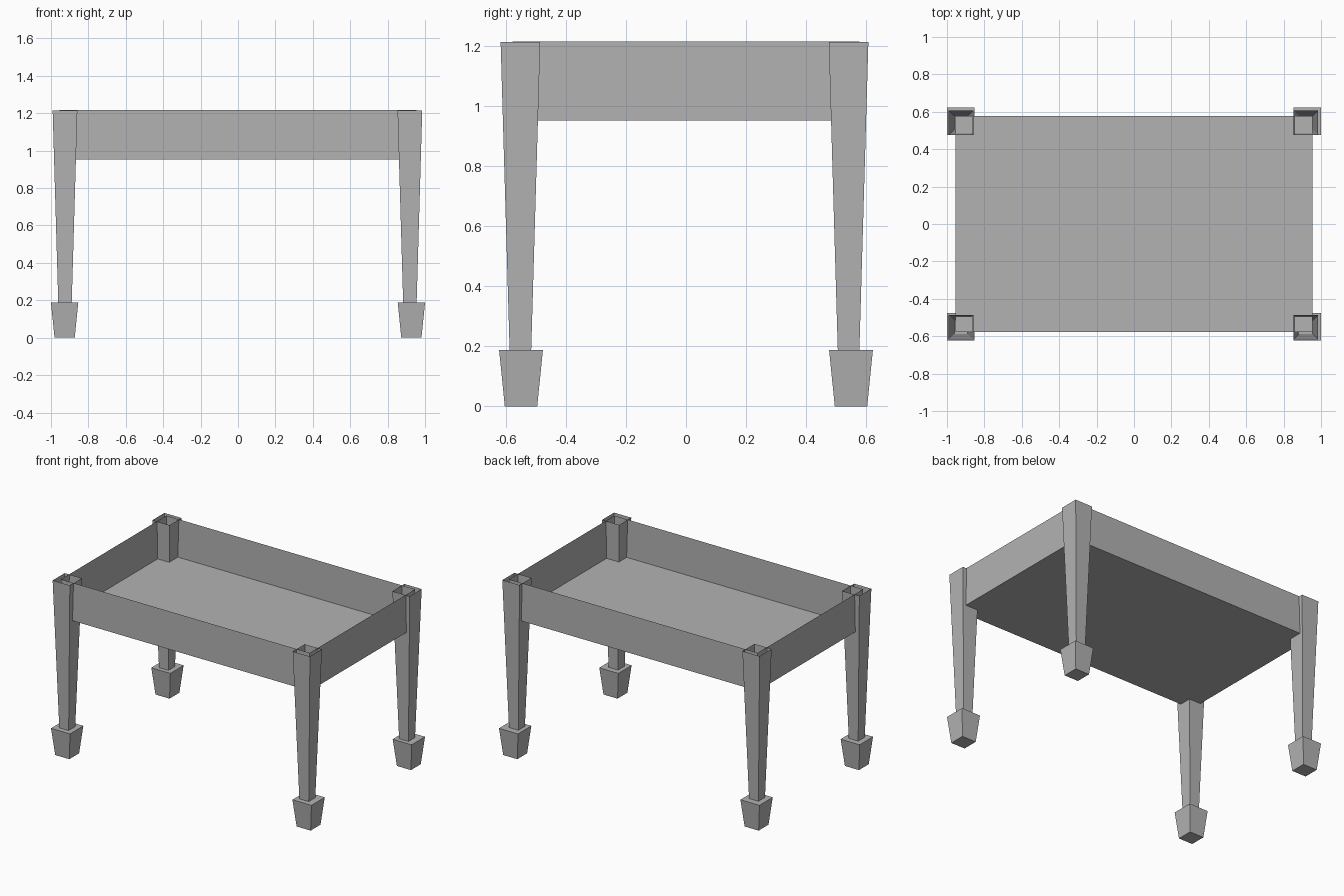
import bpy
import bmesh

cube = bpy.data.objects.get("Cube")
if cube:
    bpy.data.objects.remove(cube, do_unlink=True)

# Single flat grey
grey = bpy.data.materials.new("plain grey")
grey.use_nodes = True
colour = (0.45, 0.45, 0.45, 1)
grey.diffuse_color = colour
grey.node_tree.nodes["Principled BSDF"].inputs["Base Color"].default_value = colour


def tapered_box(name, centre, bottom, top, z0, z1, open_ends=()):
    """Box with half sizes bottom/top (x, y); open_ends may hold 'top', 'bottom'."""
    bm = bmesh.new()
    rings = []
    for (hx, hy), z in ((bottom, z0), (top, z1)):
        corners = ((-hx, -hy), (hx, -hy), (hx, hy), (-hx, hy))
        rings.append([bm.verts.new((centre[0] + x, centre[1] + y, z)) for x, y in corners])
    low, high = rings
    for i in range(4):
        j = (i + 1) % 4
        bm.faces.new((low[i], low[j], high[j], high[i]))
    if "bottom" not in open_ends:
        bm.faces.new(low[::-1])
    if "top" not in open_ends:
        bm.faces.new(high)
    mesh = bpy.data.meshes.new(name)
    bm.to_mesh(mesh)
    bm.free()
    mesh.materials.append(grey)
    obj = bpy.data.objects.new(name, mesh)
    bpy.context.collection.objects.link(obj)
    return obj


# Open tray made of thin sheets
tray = (0.955, 0.578)
tapered_box("tray", (0, 0), tray, tray, 0.953, 1.217, ("top",))

# Hollow tapered legs, each standing in a flared foot
for side, sx in (("left", 1), ("right", -1)):
    for end, sy in (("front", -1), ("back", 1)):
        name = f"{end}_{side}"
        tapered_box(name + "_leg", (sx * 0.922 - 0.003, sy * 0.547 - 0.005),
                    (0.036, 0.036), (0.066, 0.066), 0.188, 1.215, ("top", "bottom"))
        tapered_box(name + "_foot", (sx * 0.927, sy * 0.55),
                    (0.054, 0.054), (0.073, 0.073), 0, 0.188)
